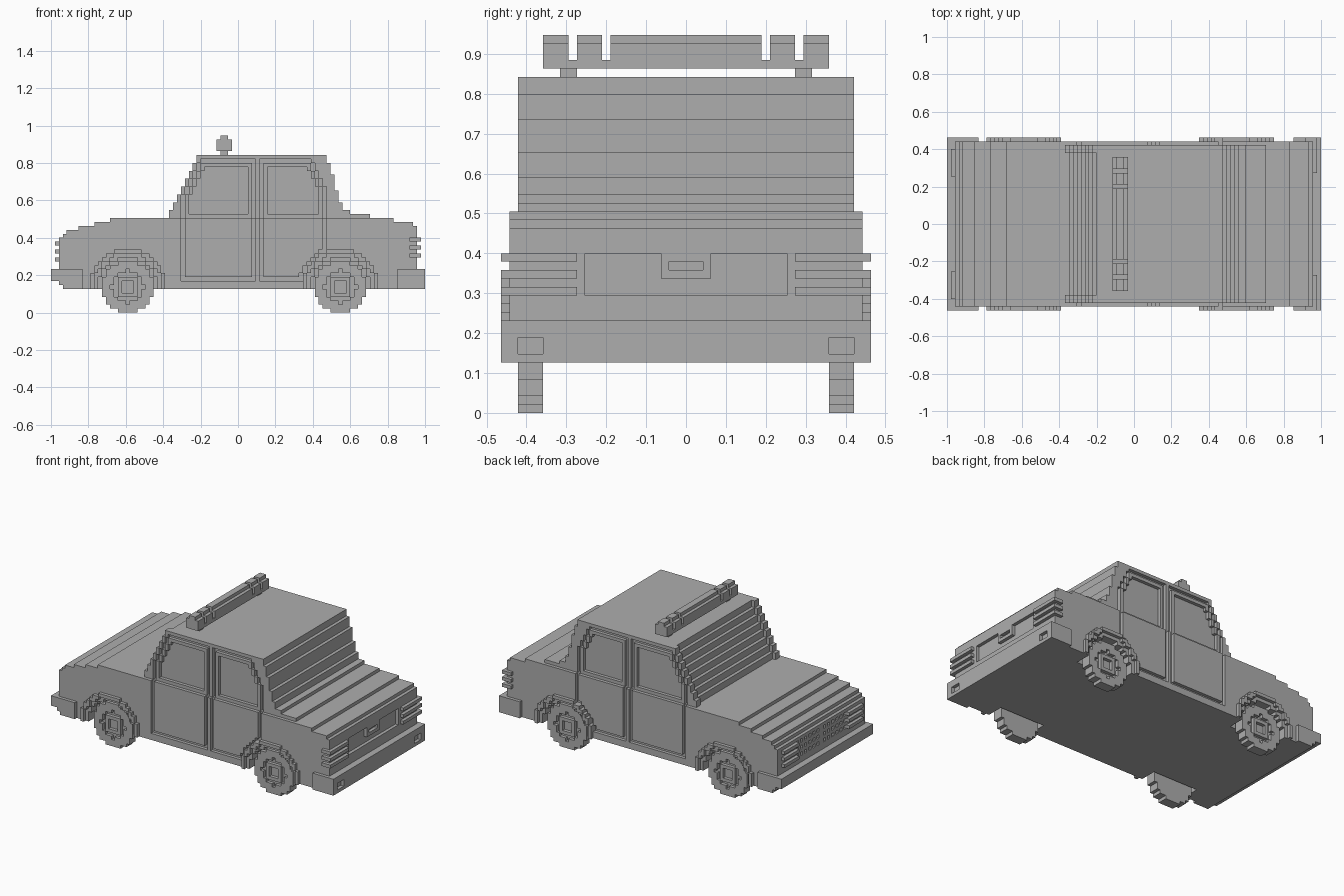
import bpy
import bmesh
from math import hypot
from mathutils import Matrix, Vector

cube = bpy.data.objects.get("Cube")
if cube:
    bpy.data.objects.remove(cube)

LENGTH = 95                 # cells along the car
V = 2 / LENGTH              # cell size
HALF = 22                   # half width in cells
WHEELS = (19, 73)           # wheel centre cells
AXLE = 6

grey = bpy.data.materials.new("grey")
grey.use_nodes = True
grey.diffuse_color = (0.42, 0.42, 0.42, 1)
grey.node_tree.nodes["Principled BSDF"].inputs["Base Color"].default_value = grey.diffuse_color


def add_box(bm, low, high):
    low, high = Vector(low), Vector(high)
    size, mid = (high - low) * V, (high + low) * V / 2
    bmesh.ops.create_cube(bm, size=1, matrix=Matrix.Translation(mid) @ Matrix.Diagonal((*size, 1)))


def runs(cells, test, k):
    """Intervals of consecutive filled cells in row k."""
    out, start = [], None
    for c in cells:
        filled = test(c, k)
        if filled and start is None:
            start = c
        if not filled and start is not None:
            out.append((start, c))
            start = None
    if start is not None:
        out.append((start, cells[-1] + 1))
    return out


def layer(name, axis, near, far, bottom, top, test, mirror=False):
    """Slab of cells: axis y gives a side-view shape, axis x an end-view shape."""
    if axis == "y":
        cells, rule = range(LENGTH), test
    else:
        cells = range(-HALF, HALF)
        rule = lambda j, k: test(j if j >= 0 else -j - 1, k)
    # Equal runs in neighbouring rows become one box
    blocks, live = [], {}
    for k in range(bottom, top):
        row = runs(cells, rule, k)
        for span in list(live):
            if span not in row:
                blocks.append((span, live.pop(span), k))
        for span in row:
            live.setdefault(span, k)
    blocks += [(span, k0, top) for span, k0 in live.items()]

    bm = bmesh.new()
    for (a, b), k0, k1 in blocks:
        if axis == "x":
            add_box(bm, (near - LENGTH / 2, a, k0), (far - LENGTH / 2, b, k1))
        else:
            sides = [(near, far), (-far, -near)] if mirror else [(near, far)]
            for y0, y1 in sides:
                add_box(bm, (a - LENGTH / 2, y0, k0), (b - LENGTH / 2, y1, k1))
    mesh = bpy.data.meshes.new(name)
    bm.to_mesh(mesh)
    bm.free()
    mesh.materials.append(grey)
    obj = bpy.data.objects.new(name, mesh)
    bpy.context.collection.objects.link(obj)
    return obj


# Side profile: (first column, height) steps of hood, roof and trunk
STEPS = [(0, 0), (2, 19), (3, 20), (4, 21), (7, 22), (11, 23), (15, 24)]
STEPS += [(30 + n, 26 + 2 * n) for n in range(8)]
STEPS += [(70, 38), (71, 35), (72, 31), (73, 28), (74, 26), (76, 25),
          (81, 24), (87, 23), (92, 22), (93, 0)]


def height(i):
    return [h for start, h in STEPS if start <= i][-1]


def profile(i, k):
    return k < height(i) and (k > 6 or i > 2)


def wheel_distance(i, k):
    return min(hypot(i - c, k - AXLE) for c in WHEELS)


def side(i, k):
    return profile(i, k) and wheel_distance(i, k) > 7.6


def door_gap(i, k):
    """Seams around the lower halves of the doors."""
    if k < 8:
        return False
    upright = i in (33, 51, 53) or (i == 69 and k >= 15)
    sill = k == 8 and (33 <= i < 52 or 53 <= i < 64)
    arch = 60 < i < 70 and k < 16 and round(hypot(i - WHEELS[1], k - AXLE)) == 10
    return upright or sill or arch


def cab_opening(i, k):
    """Seams around the upper halves of the doors, and the side windows."""
    front = max(33, 31 + (k - 24) // 2)
    back = 69 - max(0, (k - 30) // 2)
    seam = k < 39 and i in (front, 51, 53, back)
    seam = seam or (k == 38 and (front <= i < 52 or 53 <= i <= back))
    window = 25 <= k < 37 and (front + 2 <= i < 50 or 55 <= i < back - 1)
    return seam or window


# Body
layer("body_core", "y", -16, 16, 6, 24, lambda i, k: profile(i, k) and 3 <= i < 92)
layer("body_side", "y", 16, 20, 6, 24, side, True)
layer("door_and_fender_skin", "y", 20, 21, 6, 24,
      lambda i, k: side(i, k) and not door_gap(i, k), True)
layer("wheel_arch_flare", "y", 21, 22, 6, 17,
      lambda i, k: 8.6 < wheel_distance(i, k) <= 9.6, True)

# Cab with sunk windshield, pillars and window frames
layer("cab_core", "y", -18, 18, 24, 40,
      lambda i, k: profile(i, k) and (i >= 38 or profile(i - 1, k)))
layer("cab_pillar", "y", 18, 19, 24, 40, profile, True)
layer("window_frame", "y", 19, 20, 24, 40,
      lambda i, k: profile(i, k) and not cab_opening(i, k), True)

# Front end
layer("grille", "x", 2, 3, 7, 19,
      lambda a, k: a < 16 and not (a < 12 and 13 <= k < 18 and k % 2 and a % 2))
layer("headlight", "x", 1, 2, 13, 18, lambda a, k: 12 <= a < 19 and k % 2)
layer("front_bumper", "y", -22, 22, 6, 11,
      lambda i, k: {6: 3, 7: 2}.get(k, 0) <= i < 8)


# Rear end
def tailgate(a, k):
    panel = a < 12 and 14 <= k < 19
    handle = a < 3 and k >= 16 and not (a < 2 and k == 17)
    return a < 16 and (not panel or handle)


layer("tailgate", "x", 92, 93, 6, 22, tailgate)
layer("tail_light", "x", 91, 94, 14, 19, lambda a, k: a >= 13 and k % 2 == 0)
layer("rear_bumper", "x", 88, 94, 6, 11, lambda a, k: True)
layer("rear_bumper_face", "x", 94, 95, 6, 11,
      lambda a, k: not (17 <= a < 20 and 7 <= k < 9))


# Wheels
def tyre(i, k):
    return wheel_distance(i, k) <= 6.6


def rim(i, k):
    hub = any(max(abs(i - c), abs(k - AXLE)) == 2 for c in WHEELS)
    return tyre(i, k) and (hub or wheel_distance(i, k) > 4)


layer("wheel", "y", 17, 19, 0, 13, tyre, True)
layer("wheel_face", "y", 19, 20, 0, 13, rim, True)


# Roof light bar
def bar(a, k):
    return a < 17 and not (a in (9, 13) and k >= 42)


layer("light_bar", "x", 42, 46, 41, 44, bar)
layer("light_bar_top", "x", 43, 45, 44, 45, bar)
layer("light_bar_foot", "x", 43, 45, 40, 41, lambda a, k: 13 <= a < 15)
